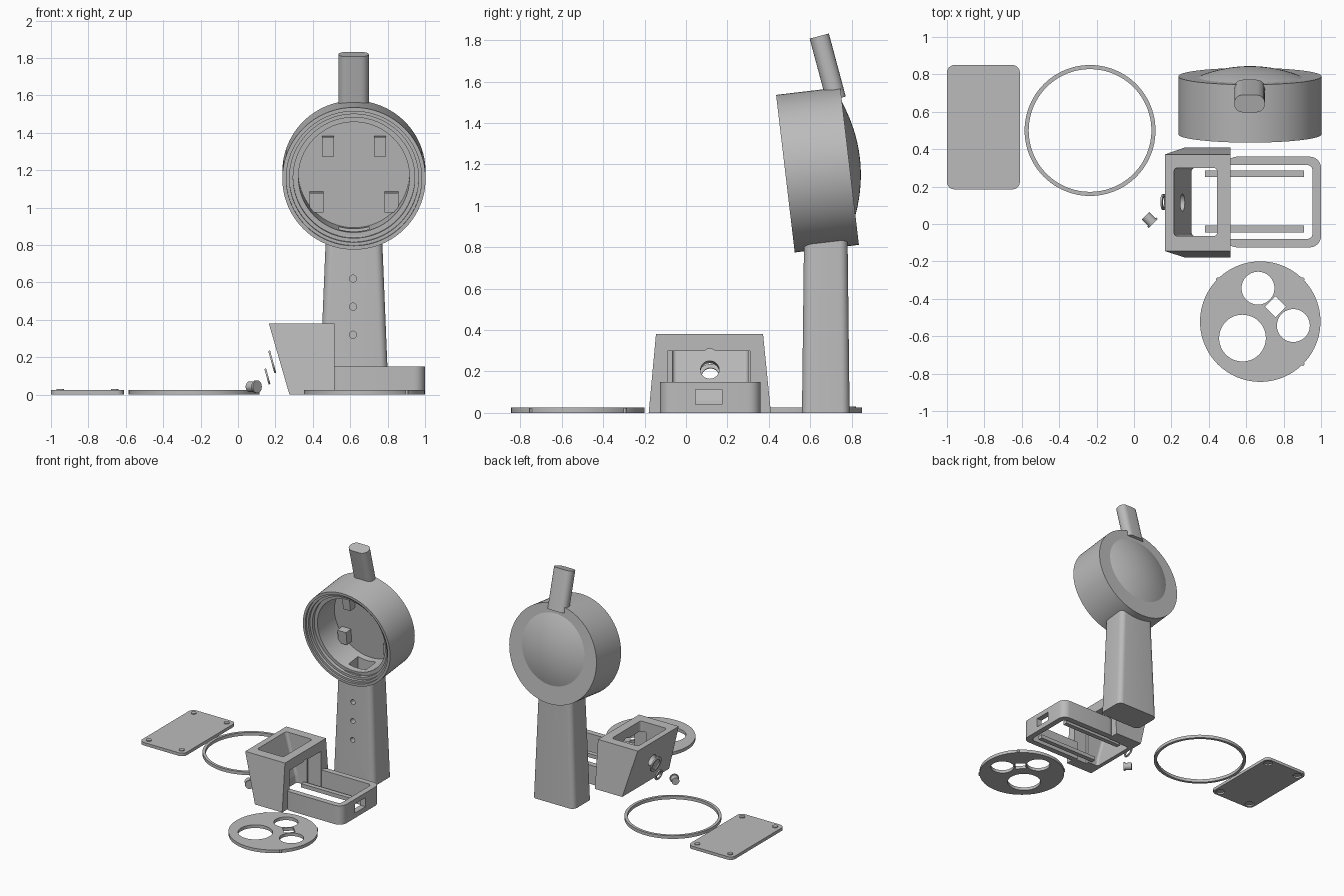
import bpy, bmesh
from math import sin, cos, pi, radians
from mathutils import Vector, Matrix

if "Cube" in bpy.data.objects:
    bpy.data.objects.remove(bpy.data.objects["Cube"])

grey = bpy.data.materials.new("plain_grey")
grey.use_nodes = True
grey.diffuse_color = (0.5, 0.5, 0.5, 1)
grey.node_tree.nodes["Principled BSDF"].inputs["Base Color"].default_value = (0.5, 0.5, 0.5, 1)


def finish(name, bm, cutter=False):
    bmesh.ops.recalc_face_normals(bm, faces=bm.faces)
    mesh = bpy.data.meshes.new(name)
    bm.to_mesh(mesh)
    bm.free()
    mesh.materials.append(grey)
    ob = bpy.data.objects.new(name, mesh)
    bpy.context.collection.objects.link(ob)
    if cutter:
        ob.hide_render = True
        ob.hide_viewport = True
        ob.display_type = 'WIRE'
    return ob


def outline(x0, x1, y0, y1, r, n=6):
    """Rounded rectangle, counter-clockwise."""
    if r == 0:
        return [(x1, y1), (x0, y1), (x0, y0), (x1, y0)]
    pts = []
    corners = [(x1 - r, y1 - r), (x0 + r, y1 - r), (x0 + r, y0 + r), (x1 - r, y0 + r)]
    for q, (cx, cy) in enumerate(corners):
        for i in range(n + 1):
            a = pi / 2 * (q + i / n)
            pts.append((cx + r * cos(a), cy + r * sin(a)))
    return pts


def loft(name, sections, r=0.0, cutter=False):
    """Solid through rounded rectangles given as (x0, x1, y0, y1, z)."""
    bm = bmesh.new()
    rings = [[bm.verts.new((x, y, s[4])) for x, y in outline(*s[:4], r)] for s in sections]
    for a, b in zip(rings, rings[1:]):
        for i in range(len(a)):
            j = (i + 1) % len(a)
            bm.faces.new((a[i], a[j], b[j], b[i]))
    bm.faces.new(rings[0])
    bm.faces.new(rings[-1])
    return finish(name, bm, cutter)


def block(name, x0, x1, y0, y1, z0, z1, r=0.0, cutter=False):
    return loft(name, [(x0, x1, y0, y1, z0), (x0, x1, y0, y1, z1)], r, cutter)


def rod(name, centre, r, length, axis=(0, 0, 1), cutter=False, r2=None, n=48):
    bm = bmesh.new()
    rot = Vector((0, 0, 1)).rotation_difference(Vector(axis)).to_matrix().to_4x4()
    bmesh.ops.create_cone(bm, cap_ends=True, segments=n, radius1=r, radius2=r if r2 is None else r2,
                          depth=length, matrix=Matrix.Translation(centre) @ rot)
    return finish(name, bm, cutter)


def lathe(name, profile, n=96):
    """Turn (radius, depth) points round the y axis."""
    bm = bmesh.new()
    vs = [bm.verts.new((r, d, 0)) for r, d in profile]
    es = [bm.edges.new(p) for p in zip(vs, vs[1:])]
    bmesh.ops.spin(bm, geom=vs + es, cent=(0, 0, 0), axis=(0, 1, 0), angle=2 * pi, steps=n)
    bmesh.ops.remove_doubles(bm, verts=bm.verts, dist=1e-5)
    return finish(name, bm)


def cut(ob, *cutters):
    for c in cutters:
        m = ob.modifiers.new("cut", 'BOOLEAN')
        m.object = c
        m.operation = 'DIFFERENCE'
        m.solver = 'EXACT'


# Tilted round housing with stepped front rim
tilt = Matrix.Translation((0.62, 0.48, 1.155)) @ Matrix.Rotation(radians(6.75), 4, 'X')
housing = lathe("housing", [(0, 0.312), (0.383, 0.312), (0.383, 0), (0.362, 0), (0.362, 0.015),
                            (0.345, 0.015), (0.345, 0.035), (0.325, 0.035), (0.325, 0.06),
                            (0.297, 0.06), (0.297, 0.275), (0, 0.275)])
housing.matrix_world = tilt
dome = lathe("back_dome", [(0, 0.3)] + [(0.285 * cos(a), 0.308 + 0.058 * (1 - cos(a) ** 2))
                                        for a in [pi / 2 * i / 16 for i in range(17)]])
dome.matrix_world = tilt @ Matrix.Translation((0, 0, 0.035))
for s in (-1, 1):
    for label, x, z, w in (("upper", 0.14, 0.145, 0.032), ("lower", 0.2, -0.155, 0.038)):
        post = block(f"{label}_mount_{'right' if s < 0 else 'left'}",
                     s * x - w, s * x + w, 0.215, 0.28, z - 0.052, z + 0.052)
        post.matrix_world = tilt

# Stem with wire channel and three front holes
stem = loft("stem", [(0.435, 0.805, 0.56, 0.79, 0), (0.47, 0.77, 0.57, 0.78, 0.85)], 0.04)
channel = block("channel_cutter", 0.54, 0.70, 0.62, 0.74, 0.25, 0.95, cutter=True)
cut(housing, channel)
cut(stem, channel)
for z in (0.32, 0.47, 0.62):
    cut(stem, rod("stem_hole_cutter", (0.615, 0.58, z), 0.019, 0.12, (0, 1, 0), True))

# Rounded handle on top
handle = block("top_handle", -0.082, 0.082, -0.048, 0.048, 0, 0.315, 0.045)
handle.matrix_world = Matrix.Translation((0.618, 0.725, 1.515)) @ Matrix.Rotation(radians(15), 4, 'X')

# Slanted box, open through the top, bottom and side
box = loft("slanted_box", [(0.275, 0.515, -0.18, 0.41, 0), (0.165, 0.515, -0.145, 0.372, 0.38)])
cut(box,
    loft("box_cavity_cutter", [(0.31, 0.445, -0.065, 0.3, -0.02), (0.30, 0.445, -0.065, 0.3, 0.06),
                               (0.21, 0.445, -0.065, 0.3, 0.39)], 0.02, True),
    block("box_side_cutter", 0.4, 0.6, -0.09, 0.31, -0.02, 0.3, cutter=True),
    rod("box_notch_cutter", (0.47, 0.115, 0.275), 0.035, 0.2, (1, 0, 0), True),
    rod("box_button_cutter", (0.23, 0.115, 0.2), 0.045, 0.12, (0.964, 0, 0.266), True))

# Low tray frame with a socket in its end, and two rails
tray = block("tray_frame", 0.49, 1.0, -0.125, 0.36, 0, 0.15, 0.06)
cut(tray, block("tray_cutter", 0.46, 0.955, -0.08, 0.315, -0.02, 0.2, 0.03, True),
    block("socket_cutter", 0.9, 1.1, 0.045, 0.175, 0.04, 0.112, cutter=True))
for label, y in (("front", -0.045), ("back", 0.25)):
    block(f"{label}_rail", 0.38, 0.91, y, y + 0.037, 0, 0.03)

# Loose washers and button beside the slanted wall
slope = (0.964, 0, 0.266)
for label, c, r in (("large", (0.183, 0.118, 0.175), 0.062), ("small", (0.157, 0.118, 0.097), 0.043)):
    washer = rod(f"{label}_washer", c, r, 0.01, slope)
    cut(washer, rod(f"{label}_washer_cutter", c, r * 0.68, 0.1, slope, True))
rod("button_body", (0.08, 0.025, 0.042), 0.028, 0.055, (0.7, -0.7, 0))
rod("button_flange", (0.099, 0.006, 0.042), 0.034, 0.012, (0.7, -0.7, 0))

# Flat cover plate with corner pegs over recesses
plate = block("cover_plate", -1.0, -0.61, 0.185, 0.85, 0, 0.024, 0.04)
for x in (-0.95, -0.66):
    for y in (0.235, 0.8):
        rod("plate_peg", (x, y, 0.024), 0.02, 0.014)
        cut(plate, rod("plate_recess_cutter", (x, y, 0), 0.034, 0.024, cutter=True))

# Thin retaining ring
ring = rod("retaining_ring", (-0.235, 0.5, 0.0125), 0.35, 0.025, n=96)
cut(ring, rod("ring_cutter", (-0.235, 0.5, 0.0125), 0.328, 0.1, cutter=True, n=96))

# Round face disc with three round holes, a square one and rim nubs
disc = rod("face_disc", (0.675, -0.522, 0.0125), 0.322, 0.025, n=96)
for x, y, r in ((0.58, -0.61, 0.125), (0.663, -0.343, 0.088), (0.852, -0.543, 0.088)):
    cut(disc, rod("disc_hole_cutter", (x, y, 0), r, 0.2, cutter=True))
cut(disc, rod("disc_square_cutter", (0.757, -0.442, 0), 0.056, 0.2, cutter=True, n=4))
for k in (1, 3, 7):
    a = pi / 4 * k
    rod("disc_nub", (0.675 + 0.32 * cos(a), -0.522 + 0.32 * sin(a), 0.0125), 0.01, 0.024, n=12)

# Smooth the curved walls, keep the edges sharp
bpy.ops.object.select_all(action='DESELECT')
solids = [o for o in bpy.context.collection.objects if o.type == 'MESH' and not o.hide_render]
for o in solids:
    o.select_set(True)
bpy.context.view_layer.objects.active = solids[0]
bpy.ops.object.shade_smooth_by_angle(angle=radians(30))
